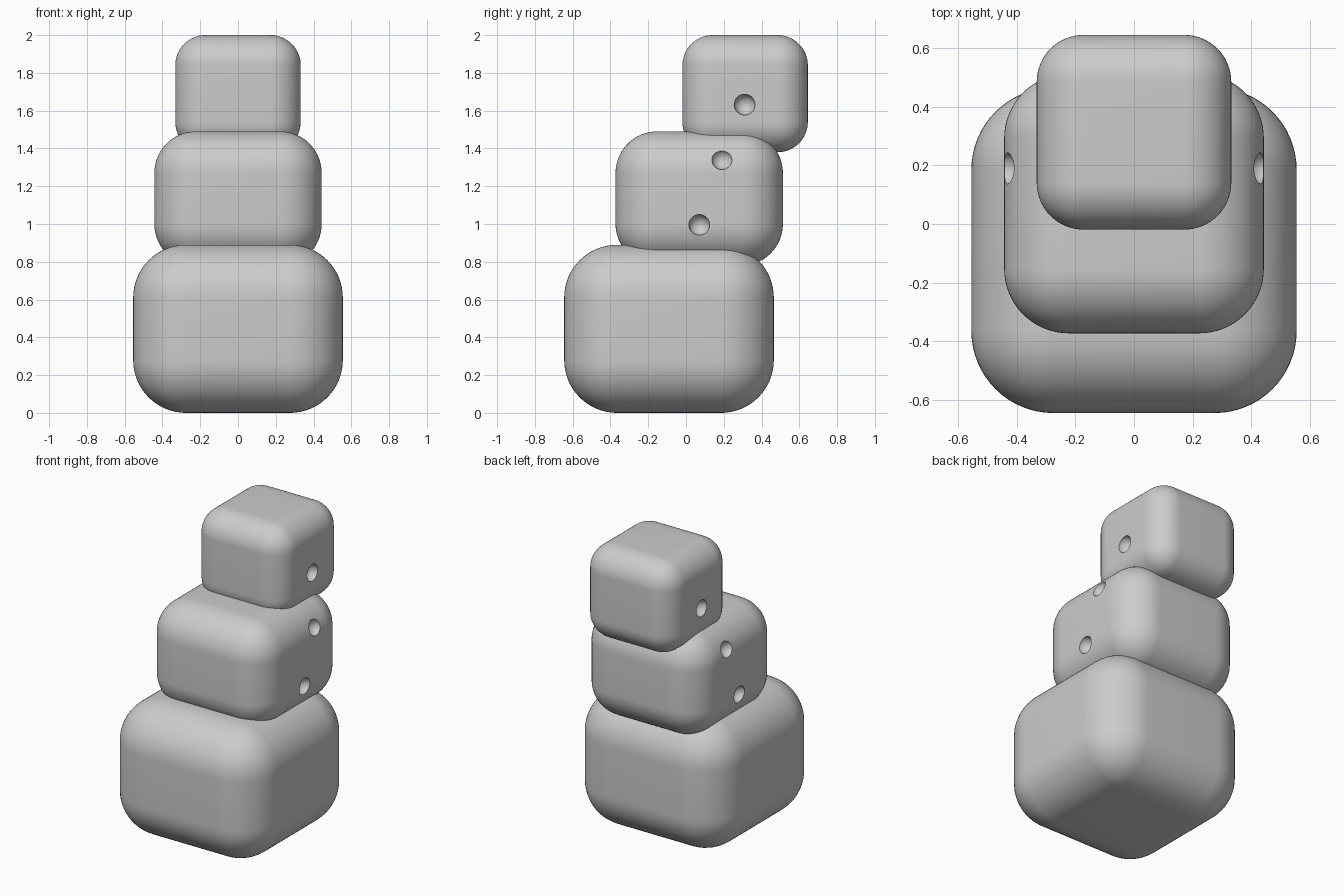
import bpy, bmesh
from mathutils import Vector

default = bpy.data.objects.get("Cube")
if default:
    bpy.data.objects.remove(default, do_unlink=True)

grey = bpy.data.materials.new("light_grey")
grey.use_nodes = True
grey.diffuse_color = (0.6, 0.6, 0.6, 1)
grey.node_tree.nodes["Principled BSDF"].inputs["Base Color"].default_value = (0.6, 0.6, 0.6, 1)


def add_object(name, bm):
    mesh = bpy.data.meshes.new(name)
    bm.to_mesh(mesh)
    bm.free()
    mesh.materials.append(grey)
    obj = bpy.data.objects.new(name, mesh)
    bpy.context.collection.objects.link(obj)
    return obj


def select_only(obj):
    bpy.ops.object.select_all(action='DESELECT')
    obj.select_set(True)
    bpy.context.view_layer.objects.active = obj


def rounded_block(name, width, y, bottom, top, radius):
    """Square block with every edge and corner rounded."""
    bm = bmesh.new()
    bmesh.ops.create_cube(bm, size=1)
    bmesh.ops.scale(bm, vec=(width, width, top - bottom), verts=bm.verts)
    bmesh.ops.translate(bm, vec=(0, y, (bottom + top) / 2), verts=bm.verts)
    bmesh.ops.bevel(bm, geom=bm.edges[:], offset=radius, offset_type='OFFSET',
                    segments=16, profile=0.5, affect='EDGES', clamp_overlap=True)
    return add_object(name, bm)


def carve_dimples(block, x, spots, radius=0.055):
    """Cut matching round hollows into both sides of a block."""
    bm = bmesh.new()
    for y, z in spots:
        for side in (-1, 1):
            ball = bmesh.ops.create_uvsphere(bm, u_segments=32, v_segments=16, radius=radius)
            bmesh.ops.translate(bm, vec=Vector((side * x, y, z)), verts=ball["verts"])
    cutter = add_object("dimple_cutter", bm)
    cutter.hide_render = True
    mod = block.modifiers.new("dimples", 'BOOLEAN')
    mod.operation = 'DIFFERENCE'
    mod.solver = 'EXACT'
    mod.object = cutter
    select_only(block)
    bpy.ops.object.modifier_apply(modifier=mod.name)
    bpy.data.objects.remove(cutter, do_unlink=True)


# Stack of three blocks, each set further back
base = rounded_block("base_block", 1.11, -0.09, 0, 0.89, 0.28)
middle = rounded_block("middle_block", 0.886, 0.07, 0.78, 1.49, 0.22)
upper = rounded_block("top_block", 0.664, 0.313, 1.38, 2.0, 0.16)

# Side hollows
carve_dimples(middle, 0.443, [(0.07, 0.995), (0.19, 1.343)])
carve_dimples(upper, 0.332, [(0.31, 1.632)])

for block in (base, middle, upper):
    select_only(block)
    bpy.ops.object.shade_smooth_by_angle(angle=0.6)
